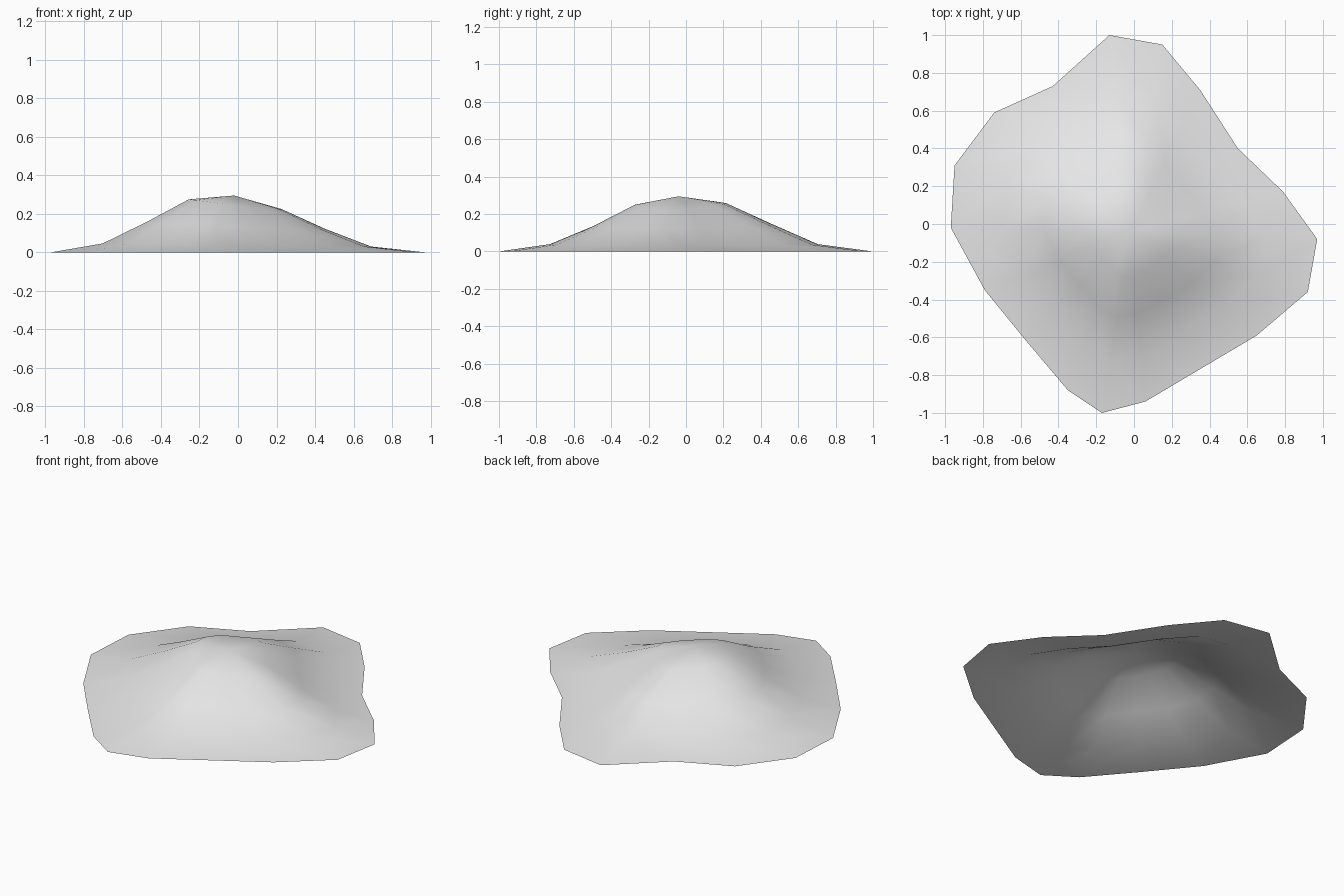
import bpy, bmesh
from mathutils import Vector

cube = bpy.data.objects.get("Cube")
if cube:
    bpy.data.objects.remove(cube, do_unlink=True)

# Plain grey earth colour
grey = bpy.data.materials.new("pale_grey")
grey.use_nodes = True
colour = (0.8, 0.8, 0.8, 1)
grey.diffuse_color = colour
grey.node_tree.nodes["Principled BSDF"].inputs["Base Color"].default_value = colour

# Irregular ground outline, counter-clockwise
rim = [(0.97, -0.08), (0.79, 0.17), (0.55, 0.40), (0.35, 0.71), (0.15, 0.95),
       (-0.13, 1.0), (-0.43, 0.73), (-0.74, 0.59), (-0.95, 0.31), (-0.97, -0.02),
       (-0.79, -0.35), (-0.57, -0.62), (-0.35, -0.88), (-0.17, -1.0),
       (0.06, -0.94), (0.33, -0.78), (0.65, -0.59), (0.92, -0.36)]
peak = Vector((-0.02, -0.04, 0.295))

# Rings: outline fraction, height, lean toward -x, lean toward +y, roundness
rings = [(0.25, 0.25, 0.025, 0.005, 0.35),
         (0.48, 0.14, 0.018, 0.007, 0.2),
         (0.72, 0.038, 0.008, 0, 0.1),
         (1, 0, 0, 0, 0)]


def ring_point(xy, fraction, height, lean_x, lean_y, roundness):
    edge = Vector((*xy, 0))
    direction = edge.normalized()
    radius = edge.length * (1 - roundness) + 0.95 * roundness
    point = direction * radius * fraction
    point += Vector((peak.x, peak.y, 0)) * (1 - fraction)
    point.z = height - lean_x * direction.x + lean_y * direction.y
    return point


# Open mound shell lofted from the peak to the outline
bm = bmesh.new()
top = bm.verts.new(peak)
loops = [[bm.verts.new(ring_point(xy, *ring)) for xy in rim] for ring in rings]
count = len(rim)
for i in range(count):
    j = (i + 1) % count
    bm.faces.new((top, loops[0][i], loops[0][j]))
    for inner, outer in zip(loops, loops[1:]):
        bm.faces.new((inner[i], outer[i], outer[j], inner[j]))
for face in bm.faces:
    face.smooth = True
mesh = bpy.data.meshes.new("mound")
bm.to_mesh(mesh)
bm.free()
mesh.materials.append(grey)
mound = bpy.data.objects.new("mound", mesh)
bpy.context.collection.objects.link(mound)
